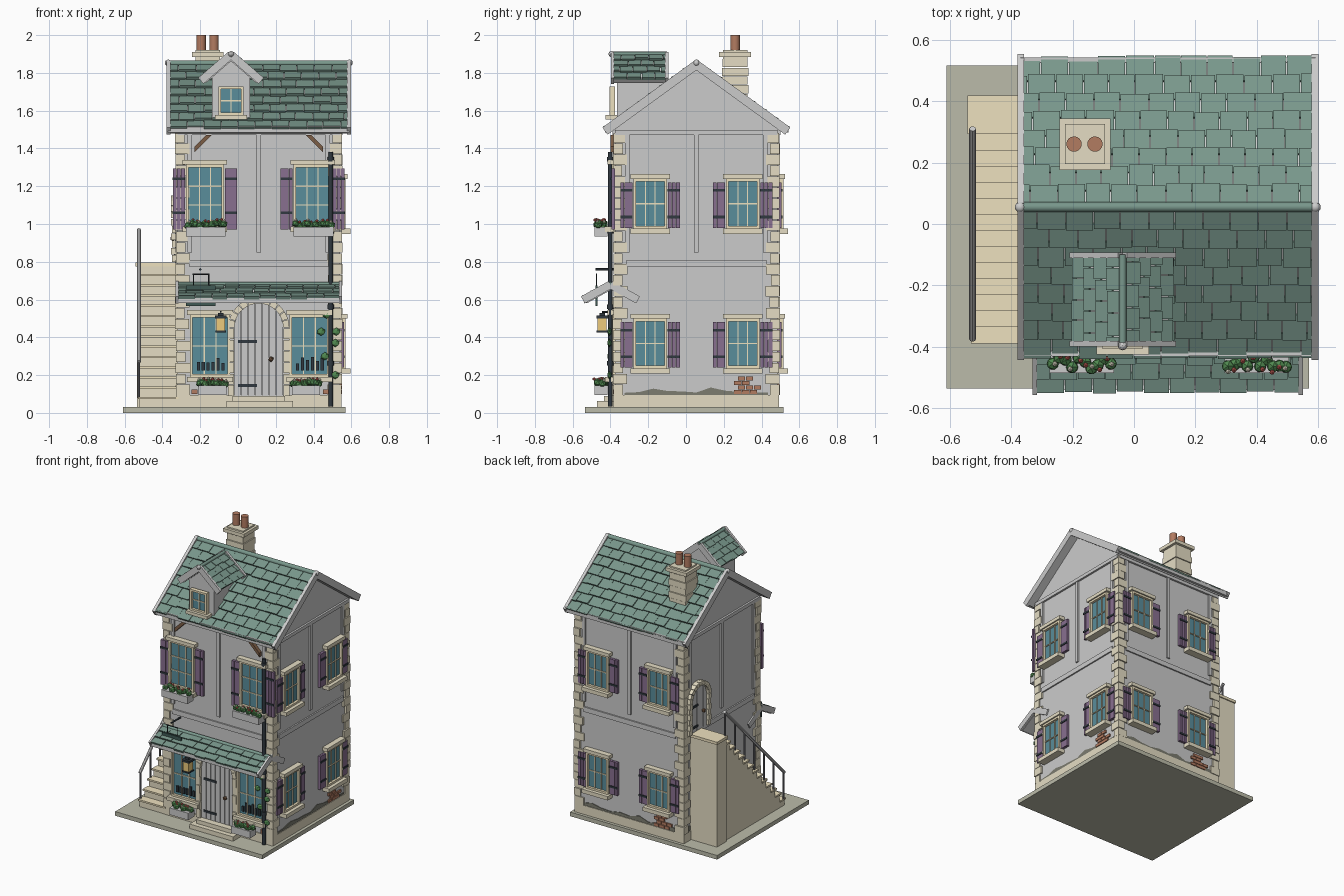
import bpy, bmesh, math, random
from mathutils import Matrix, Vector

if "Cube" in bpy.data.objects:
    bpy.data.objects.remove(bpy.data.objects["Cube"])
random.seed(4)
COL = dict(stone=(.78, .72, .55), cream=(.85, .75, .52), glass=(.1, .27, .33), purple=(.25, .16, .28),
           tile=(.19, .31, .26), brick=(.45, .2, .12), iron=(.03, .04, .05), slab=(.5, .5, .4), stain=(.2, .2, .16),
           leaf=(.08, .25, .08), red=(.6, .12, .1), white=(.85, .8, .65), wood=(.2, .11, .06), lamp=(.85, .6, .2),
           slate=(.18, .18, .2), sign=(.05, .1, .09))
MATS, PARTS, I = {}, {}, Matrix()
for k, c in COL.items():
    MATS[k] = bpy.data.materials.new(k)
    MATS[k].diffuse_color = (*c, 1)

def part(name, mat):
    return PARTS.setdefault(name, (bmesh.new(), mat))[0]

def box(name, mat, x0, x1, y0, y1, z0, z1, M=I):
    T = Matrix.Translation(((x0+x1)/2, (y0+y1)/2, (z0+z1)/2)) @ Matrix.Diagonal((x1-x0, y1-y0, z1-z0, 1))
    bmesh.ops.create_cube(part(name, mat), size=1, matrix=M @ T)

def prism(name, mat, pts, y0, y1, M=I):
    bm = part(name, mat)
    a = [bm.verts.new(M @ Vector((u, y0, z))) for u, z in pts]
    b = [bm.verts.new(M @ Vector((u, y1, z))) for u, z in pts]
    bm.faces.new(a)
    bm.faces.new(b[::-1])
    for i in range(len(a)):
        j = (i+1) % len(a)
        bm.faces.new((a[i], b[i], b[j], a[j]))

def rod(name, mat, p, q, r, n=16):
    p, q = Vector(p), Vector(q)
    M = Matrix.Translation((p+q)/2) @ (q-p).to_track_quat('Z', 'Y').to_matrix().to_4x4()
    bmesh.ops.create_cone(part(name, mat), cap_ends=True, segments=n, radius1=r, radius2=r, depth=(q-p).length, matrix=M)

def ball(name, mat, p, r, s=(1, 1, 1), sub=1):
    bmesh.ops.create_icosphere(part(name, mat), subdivisions=sub, radius=r,
                               matrix=Matrix.Translation(p) @ Matrix.Diagonal((*s, 1)))

# Wall frames: u along wall, d outward from wall face; front, right, back, left
CX, CY, H = .11, .055, .43
WALL = [Matrix.Translation((CX, CY, 0)) @ Matrix.Rotation(i*math.pi/2, 4, 'Z') for i in range(4)]
def wb(name, mat, u0, u1, d0, d1, z0, z1, M):
    box(name, mat, u0, u1, -H-d1, -H-d0, z0, z1, M)

def window(M, u, w, z0, z1, cols, rows, shutter=0, sz=0, lintel=.025, d=0):
    a, b, f = u-w/2, u+w/2, .014
    wb("window_glass", "glass", a, b, d, d+.012, z0, z1, M)
    for x in (a-f, b):
        wb("window_frames", "cream", x, x+f, d, d+.03, z0-f, z1+f, M)
    for z in (z0-f, z1):
        wb("window_frames", "cream", a, b, d, d+.03, z, z+f, M)
    for i in range(1, cols):
        x = a+w*i/cols
        wb("window_bars", "cream", x-.003, x+.003, d, d+.019, z0, z1, M)
    for i in range(1, rows):
        z = z0+(z1-z0)*i/rows
        wb("window_bars", "cream", a, b, d, d+.019, z-.003, z+.003, M)
    if lintel:
        wb("lintels", "stone", a-.03, b+.03, d, d+.04, z1+f, z1+f+lintel, M)
        wb("sills", "stone", a-.03, b+.03, d, d+.055, z0-f-.028, z0-f, M)
    if shutter:
        for x0 in (a-.018-shutter, b+.018):
            for i in range(3):
                s = shutter/3
                wb("shutters", "purple", x0+i*s+.001, x0+(i+1)*s-.001, 0, .02, z0-sz, z1-.005, M)
            for t in (.2, .8):
                z = z0+(z1-z0)*t
                wb("shutter_straps", "iron", x0, x0+shutter, .018, .025, z-.007, z+.007, M)

def arched_door(M, u, r, z0, zs, t, mat, n=7):
    top = lambda x: zs+math.sqrt(max(r*r-x*x, 0))
    for i in range(n):  # planks
        x0, x1 = -r+2*r*i/n+.0015, -r+2*r*(i+1)/n-.0015
        pts = [(u+x0, z0), (u+x1, z0)] + [(u+x1+(x0-x1)*k/3, top(x1+(x0-x1)*k/3)) for k in range(4)]
        prism("door_planks", mat, pts, -H-.014, -H, M)
    for i in range(11):  # arch stones
        a, b = math.pi*i/11+.01, math.pi*(i+1)/11-.01
        pts = [(u+q*math.cos(g), zs+q*math.sin(g)) for q, g in ((r, a), (r+t, a), (r+t, b), (r, b))]
        prism("door_arch", "stone", pts, -H-.035, -H, M)
    for i in range(6):  # jamb stones
        h = (zs-z0)/6
        for x in (u-r-t, u+r):
            wb("door_jambs", "stone", x, x+t, 0, .035 if i % 2 else .03, z0+i*h, z0+(i+1)*h-.003, M)
    for f in (.15, .8):
        z = z0+(zs-z0)*f
        wb("door_straps", "iron", u-r+.02, u+r*.0-.01, .01, .02, z-.008, z+.008, M)
    ball("door_knobs", "wood", M @ Vector((u+r*.5, -H-.025, z0+(zs-z0)*.54)), .015)

def slope(name, o, along, up, w, L, rows, tw, board, bt=.022):
    a, v = Vector(along), Vector(up).normalized()
    M = Matrix.Translation(o) @ Matrix((a, v, a.cross(v))).transposed().to_4x4()
    box(name+"_bargeboards", None, -w/2-bt, -w/2, -.012, L, -board, .022, M)
    box(name+"_bargeboards", None, w/2, w/2+bt, -.012, L, -board, .022, M)
    if not rows:
        return
    box(name+"_deck", None, -w/2, w/2, 0, L, -.025, 0, M)
    bm, h = part(name+"_tiles", "tile"), L/rows
    for r in range(rows):
        x = -w/2-(tw/2 if r % 2 else 0)
        while x < w/2-.005:
            nx = x+tw*random.uniform(.92, 1.08)
            x0, x1 = max(x, -w/2), min(nx-.003, w/2)
            y0, y1, t = r*h-random.uniform(0, .007), min((r+1)*h+.01, L), random.uniform(.017, .025)
            if x1-x0 > .006:
                g = bmesh.ops.create_cube(bm, size=1)['verts']
                for p in g:
                    z = 0 if p.co.z < 0 else (t if p.co.y < 0 else .006)
                    p.co = M @ Vector((x1 if p.co.x > 0 else x0, y1 if p.co.y > 0 else y0, z))
            x = nx

# Base slab, plinth and house body
box("base_slab", "slab", -.61, .57, -.535, .515, 0, .03)
box("plinth", "stone", CX-H-.008, CX+H+.008, CY-H-.008, CY+H+.008, .03, .095)
prism("house_body", None, [(-H, .03), (H, .03), (H, 1.51), (0, 1.82), (-H, 1.51)], -H, H, WALL[1])

# Corner quoins, alternating direction
for sx in (-1, 1):
    for sy in (-1, 1):
        for i in range(24):
            lx, ly = ((.075, .05), (.05, .075))[i % 2]
            j = random.uniform(.008, .014)
            ex, ey = CX+sx*(H+j), CY+sy*(H+j)
            xs, ys = sorted((ex, ex-sx*lx)), sorted((ey, ey-sy*ly))
            box("quoins", "stone", *xs, *ys, .095+i*.058, .095+i*.058+.054)

# Timber bands, damp stain and exposed bricks on every wall
for k, M in enumerate(WALL):
    wb("timbers", None, -.37, .37, 0, .01, .775, .81, M)
    wb("timbers", None, -H, H, 0, .014, 1.47, 1.495, M)
    for u in (-.365, 0, .365):
        wb("timbers", None, u-.012, u+.012, 0, .01, .85, 1.47, M)
    if k:
        pts = [(.38, .095), (-.38, .095)] + [(-.38+.076*i, random.uniform(.105, .135)) for i in range(11)]
        prism("damp_stain", "stain", pts, -H-.004, -H, M)
        for r in range(4):
            for c in range(3-r//2):
                u = .2+c*.042+(r % 2)*.02
                wb("exposed_bricks", "brick", u, u+.038, 0, .01, .1+r*.024, .12+r*.024, M)
for u in (-.355, .34):
    wb("exposed_bricks", "brick", u, u+.03, 0, .012, .1, .125, WALL[0])
for s in (-1, 1):  # braces under the front eaves
    prism("eaves_braces", "wood", [(s*.34, 1.38), (s*.34, 1.41), (s*.28, 1.47), (s*.25, 1.47)], -H-.025, -H, WALL[0])

# Windows
for u in (-.285, .285):
    window(WALL[0], u, .175, 1.0, 1.3, 3, 3, .065, .03)
    for M in WALL[1:3]:
        k = -.245 if u < 0 else .245
        for z in (.25, .99):
            window(M, k, .15, z, z+.235, 3, 2, .065, .01)
for u in (-.258, .268):
    window(WALL[0], u, .185, .205, .505, 3, 2)
    for i in range(6):  # wares on display
        x = u-.07+i*.026
        wb("shop_wares", ("iron"), x, x+.016, .01, .022, .225, .25+random.uniform(.01, .045), WALL[0])

# Doors, front steps
arched_door(WALL[0], 0, .13, .09, .45, .032, None)
arched_door(WALL[3], -.28, .092, .8, 1.03, .03, "slate", 5)
box("front_steps", "stone", -.06, .29, -.47, -.37, .03, .062)
box("front_steps", "stone", -.03, .25, -.435, -.37, .062, .09)

# Main roof, ridge and fascias
up = Vector((0, .475, .345))
slope("roof", (CX, CY-.475, 1.5), (1, 0, 0), up, .935, up.length, 8, .088, .025)
slope("roof", (CX, CY+.475, 1.5), (-1, 0, 0), (0, -.475, .345), .935, up.length, 8, .088, .025)
rod("ridge", "tile", (-.37, CY, 1.85), (.59, CY, 1.85), .016)
for x in (-.37, .59):
    ball("ridge_ends", None, (x, CY, 1.853), .018, sub=2)
for y in (CY-.485, CY+.47):
    box("fascias", None, -.37, .59, y, y+.017, 1.485, 1.52)

# Dormer
DX = -.037
prism("dormer_walls", None, [(DX-.1, 1.55), (DX+.1, 1.55), (DX+.1, 1.79), (DX, 1.88), (DX-.1, 1.79)], -.365, -.115)
window(WALL[0], DX-CX, .105, 1.59, 1.715, 2, 2, lintel=0)
box("dormer_sill", "stone", DX-.085, DX+.085, -.425, -.36, 1.553, 1.576)
for s in (-1, 1):
    slope("dormer", (DX+s*.15, -.245, 1.765), (0, s, 0), (-s*.15, 0, .13), .27, .1985, 4, .07, .02, .018)
rod("dormer_ridge", "tile", (DX, -.39, 1.9), (DX, -.1, 1.9), .012)
ball("dormer_finial", None, (DX, -.395, 1.9), .016, sub=2)

# Chimney: courses, cap, pots
for i in range(6):
    h = .066 if i % 2 else .07
    box("chimney_stack", "stone", -.16-h, -.16+h, .26-h, .26+h, 1.6+i*.046, 1.643+i*.046)
box("chimney_cap", "stone", -.225, -.095, .195, .325, 1.86, 1.885)
box("chimney_cap", "stone", -.243, -.077, .176, .344, 1.885, 1.91)
box("chimney_cap", "stone", -.225, -.095, .195, .325, 1.91, 1.92)
for x in (-.195, -.127):
    rod("chimney_pots", "brick", (x, .26, 1.91), (x, .26, 2.0), .025)

# Shopfront awning
slope("awning", (CX, -.535, .603), (1, 0, 0), (0, .135, .075), .85, .1544, 3, .085, .02, .015)
slope("awning", (CX, -.265, .603), (-1, 0, 0), (0, -.135, .075), .85, .1544, 0, .085, .02, .015)
rod("awning_ridge", "tile", (-.325, -.4, .68), (.545, -.4, .68), .013)
box("awning_fascia", None, -.315, .535, -.54, -.525, .583, .612)

# Flower boxes
for x, z, w in ((-.17, .935, .21), (.4, .935, .21), (-.135, .095, .15), (.36, .095, .15)):
    box("flower_boxes", None, x-w/2, x+w/2, -.485, -.415, z, z+.05)
    for i in range(10):
        p = Vector((x-w/2+w*(i+.5)/10, -.45+random.uniform(-.02, .02), z+.06+random.uniform(-.004, .01)))
        ball("flower_leaves", "leaf", p, .022)
        q = p+Vector((random.uniform(-.01, .01), random.uniform(-.02, .01), .019))
        ball(*(("red_blooms", "red") if i % 3 else ("pale_blooms", "white")), q, .009)

# Drainpipe with climbing leaves
rod("drainpipe", "iron", (.49, -.402, .035), (.49, -.402, 1.38), .012)
for z in (.25, .55, .95, 1.33):
    rod("pipe_collars", "iron", (.49, -.402, z), (.49, -.402, z+.025), .017)
for x, z in ((.44, .43), (.515, .37), (.52, .43), (.46, .3), (.515, .2), (.47, .52)):
    ball("climbing_leaves", "leaf", (x, -.405, z), .024, (1, .5, .9))

# Hanging sign and lantern
rod("sign_bracket", "iron", (-.2, -.375, .76), (-.2, -.48, .76), .006)
box("sign_board", "sign", -.275, -.12, -.48, -.468, .565, .675)
for x in (-.235, -.155):
    rod("sign_hangers", "iron", (x, -.474, .67), (x, -.474, .735), .003, 8)
rod("sign_hangers", "iron", (-.24, -.474, .735), (-.15, -.474, .735), .004, 8)
box("lantern_glass", "lamp", -.115, -.068, -.468, -.42, .435, .5)
box("lantern_frame", "iron", -.122, -.061, -.475, -.413, .5, .515)
box("lantern_frame", "iron", -.12, -.063, -.473, -.415, .425, .435)
box("lantern_frame", "iron", -.105, -.078, -.457, -.43, .515, .53)
rod("lantern_arm", "iron", (-.0915, -.375, .535), (-.0915, -.444, .535), .005)

# Side staircase, landing and railing
N = 13
for i in range(N):
    y0, z = -.38+i*.68/N, .03+(i+1)*.76/(N+1)
    box("side_stairs", "stone", -.522, -.315, y0, y0+.68/N, .03, z-.012)
    box("stair_treads", "cream", -.53, -.315, y0-.008, y0+.68/N, z-.012, z)
box("landing", "stone", -.535, -.315, .3, .41, .03, .775)
box("landing_slab", "cream", -.542, -.315, .293, .418, .775, .795)
rod("stair_rail", None, (-.525, -.375, .27), (-.525, .31, .97), .011, 8)
for i in range(7):
    y = -.365+i*.111
    z = .28+i*.1135
    rod("stair_balusters", "slate", (-.525, y, z-.2), (-.525, y, z), .007, 8)

# Turn the collected meshes into objects
for name, (bm, mat) in PARTS.items():
    bmesh.ops.recalc_face_normals(bm, faces=bm.faces)
    me = bpy.data.meshes.new(name)
    bm.to_mesh(me)
    ob = bpy.data.objects.new(name, me)
    bpy.context.collection.objects.link(ob)
    if mat:
        me.materials.append(MATS[mat])
    if name in ("ridge", "dormer_ridge", "awning_ridge", "chimney_pots", "drainpipe", "pipe_collars", "ridge_ends"):
        bpy.ops.object.select_all(action='DESELECT')
        ob.select_set(True)
        bpy.context.view_layer.objects.active = ob
        bpy.ops.object.shade_smooth_by_angle(angle=.7)

for m in bpy.data.materials:
    if m.users and not m.is_grease_pencil:
        m.use_nodes = True
        m.node_tree.nodes["Principled BSDF"].inputs["Base Color"].default_value = m.diffuse_color
